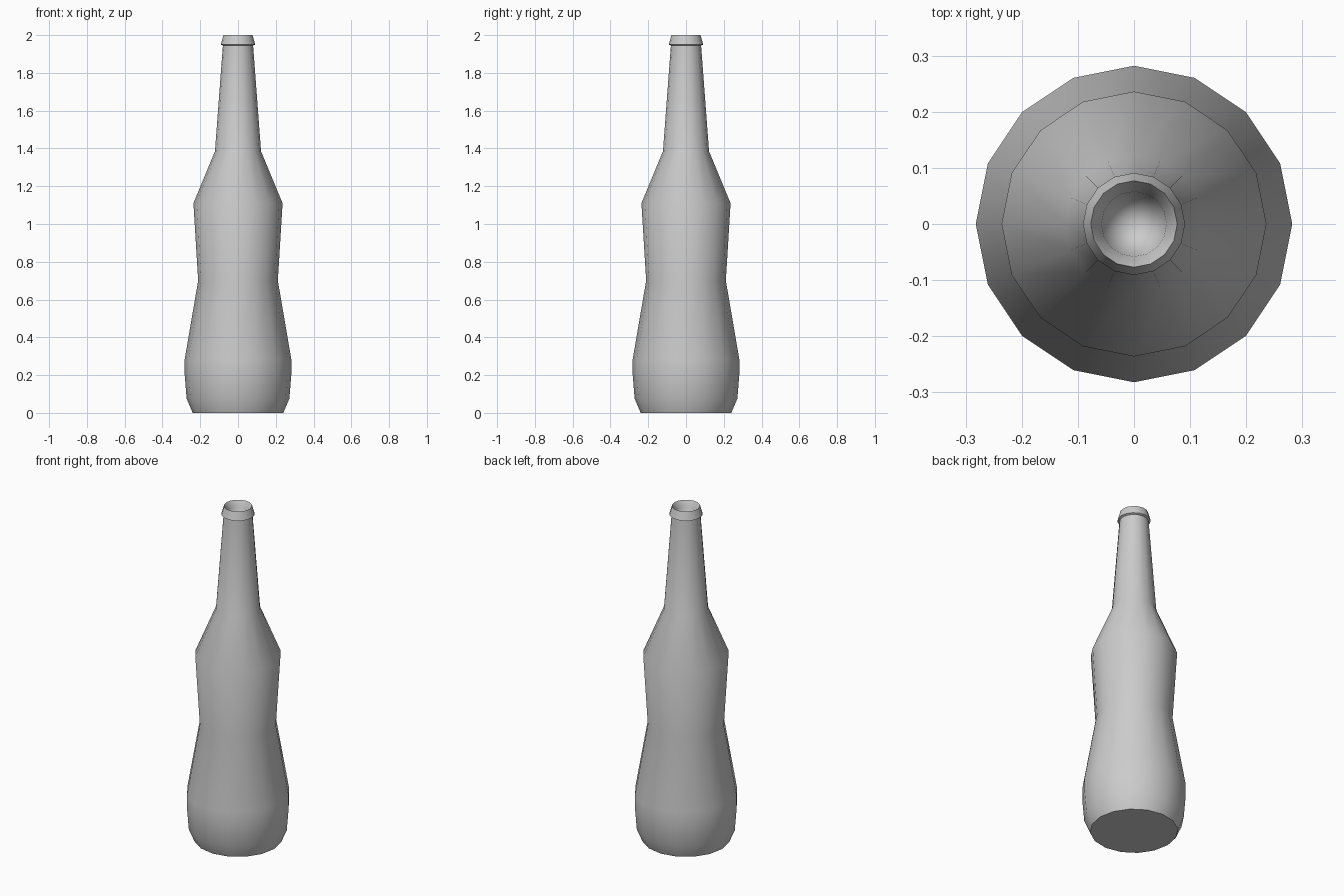
import bpy, bmesh
from math import cos, sin, tau, radians

SIDES = 16

cube = bpy.data.objects.get("Cube")
if cube:
    bpy.data.objects.remove(cube, do_unlink=True)

# Single grey glass colour
glass = bpy.data.materials.new("grey_glass")
glass.use_nodes = True
color = (0.6, 0.6, 0.6, 1)
glass.diffuse_color = color
glass.node_tree.nodes["Principled BSDF"].inputs["Base Color"].default_value = color


def lathe(name, profile):
    """Spin a (radius, height) profile around z; zero radius makes a pole."""
    bm = bmesh.new()
    rings = []
    for r, z in profile:
        count = SIDES if r else 1
        rings.append([bm.verts.new((r * cos(tau * i / SIDES), r * sin(tau * i / SIDES), z))
                      for i in range(count)])
    for low, high in zip(rings, rings[1:]):
        for i in range(SIDES):
            j = (i + 1) % SIDES
            corners = [low[i % len(low)], low[j % len(low)],
                       high[j % len(high)], high[i % len(high)]]
            bm.faces.new(list(dict.fromkeys(corners)))
    mesh = bpy.data.meshes.new(name)
    bm.to_mesh(mesh)
    bm.free()
    mesh.materials.append(glass)
    obj = bpy.data.objects.new(name, mesh)
    bpy.context.collection.objects.link(obj)
    bpy.ops.object.select_all(action="DESELECT")
    obj.select_set(True)
    bpy.context.view_layer.objects.active = obj
    bpy.ops.object.shade_smooth_by_angle(angle=radians(30))
    return obj


# Base, waisted body, shoulder, neck, lip and hollow mouth in one outline
lathe("bottle", [
    (0, 0), (0.24, 0),
    (0.272, 0.075), (0.282, 0.2), (0.282, 0.285),
    (0.211, 0.70), (0.236, 1.11),
    (0.122, 1.385), (0.08, 1.945),
    (0.091, 1.95), (0.077, 2.0),
    (0.058, 1.965), (0, 1.6),
])
